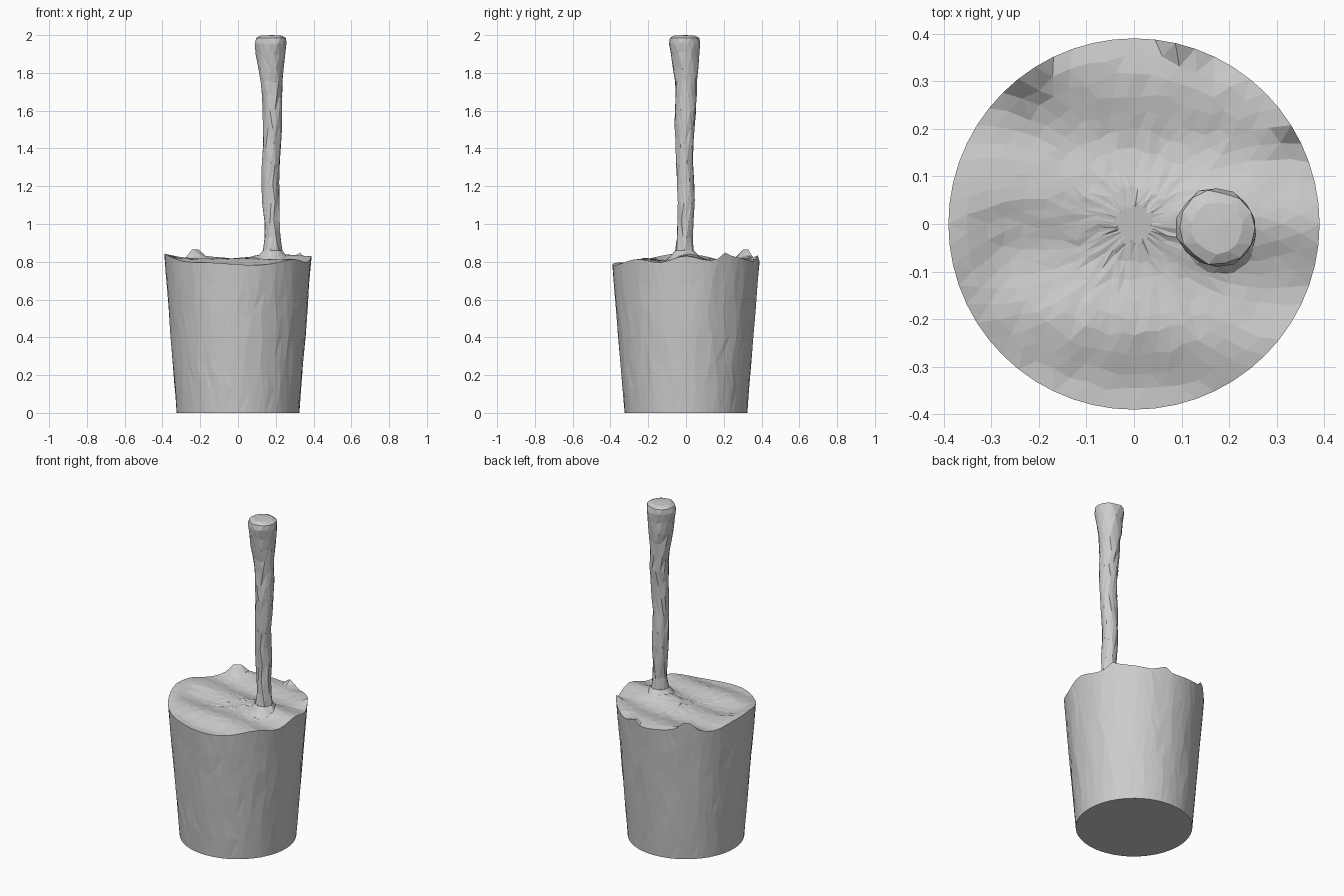
import bpy, bmesh, math, random

if "Cube" in bpy.data.objects:
    bpy.data.objects.remove(bpy.data.objects["Cube"])

random.seed(4)
STICK_X = 0.178


def bump(x, y, cx, cy, h, w):
    return h * math.exp(-((x - cx) ** 2 + (y - cy) ** 2) / (w * w))


def surface_z(x, y):
    # gentle ripples running along x, a fillet round the stick, small rim crests
    z = 0.81 + 0.011 * math.sin(24 * y + 3 * x + 0.6) + 0.006 * math.sin(9 * x - 8 * y)
    z += bump(x, y, STICK_X, 0, 0.02, 0.09)
    z += bump(x, y, -0.40, -0.05, 0.045, 0.10)
    z += bump(x, y, -0.23, 0.32, 0.05, 0.045)
    z += bump(x, y, 0.10, 0.385, 0.04, 0.035)
    z += bump(x, y, 0.33, 0.21, 0.03, 0.035)
    z += bump(x, y, 0.39, 0, 0.012, 0.12)
    z -= bump(x, y, -0.02, -0.39, 0.018, 0.20)
    return z


def make_object(name, bm):
    bmesh.ops.triangulate(bm, faces=[f for f in bm.faces if len(f.verts) == 4],
                          quad_method='SHORT_EDGE')
    bmesh.ops.recalc_face_normals(bm, faces=bm.faces)
    mesh = bpy.data.meshes.new(name)
    bm.to_mesh(mesh)
    bm.free()
    obj = bpy.data.objects.new(name, mesh)
    bpy.context.collection.objects.link(obj)


def bridge(bm, a, b):
    n = len(a)
    for i in range(n):
        j = (i + 1) % n
        bm.faces.new((a[i], a[j], b[j], b[i]))


# Tapered tub with a rippled, filled top
bm = bmesh.new()
SIDES, ROWS = 56, 6
rings = []
for r in range(ROWS + 1):
    ring = []
    for i in range(SIDES):
        edge = r in (0, ROWS)
        a = (i + (r % 2) * 0.5 + random.uniform(-0.25, 0.25) * (not edge)) * math.tau / SIDES
        c, s = math.cos(a), math.sin(a)
        t = r / ROWS + random.uniform(-0.03, 0.03) * (not edge)
        rad = 0.325 + 0.065 * t + random.uniform(-0.002, 0.002) * (not edge)
        ring.append(bm.verts.new((rad * c, rad * s, t * surface_z(0.39 * c, 0.39 * s))))
    rings.append(ring)
bm.faces.new(rings[0])
for k in range(9, 0, -1):
    ring = []
    for i in range(SIDES):
        a = (i + (k % 2) * 0.5) * math.tau / SIDES
        rad = 0.039 * (k + random.uniform(-0.2, 0.2))
        x, y = rad * math.cos(a), rad * math.sin(a)
        ring.append(bm.verts.new((x, y, surface_z(x, y) + random.uniform(-0.002, 0.002))))
    rings.append(ring)
for a, b in zip(rings, rings[1:]):
    bridge(bm, a, b)
bm.faces.new(rings[-1])
make_object("bucket", bm)

# Knobbly handle, flared at the foot and swollen at the top: (z, radius)
PROFILE = [(0.80, 0.105), (0.83, 0.075), (0.86, 0.048), (0.93, 0.041), (1.02, 0.042),
           (1.12, 0.045), (1.22, 0.046), (1.32, 0.047), (1.42, 0.048), (1.52, 0.051),
           (1.60, 0.054), (1.68, 0.057), (1.76, 0.060), (1.83, 0.068), (1.90, 0.077),
           (1.955, 0.084), (1.985, 0.077), (1.997, 0.055)]
bm = bmesh.new()
N = 14
rings = []
for k, (z, rad) in enumerate(PROFILE):
    cx = STICK_X + 0.005 * math.sin(z * 9)
    cy = -0.004 + 0.004 * math.cos(z * 11)
    ring = []
    for i in range(N):
        a = (i + (k % 2) * 0.5) * math.tau / N
        rr = rad + random.uniform(-0.004, 0.004)
        ring.append(bm.verts.new((cx + rr * math.cos(a), cy + rr * math.sin(a),
                                  z + random.uniform(-0.012, 0.012) * (3 < k < 15))))
    rings.append(ring)
for a, b in zip(rings, rings[1:]):
    bridge(bm, a, b)
tip = bm.verts.new((STICK_X, 0, 2.0))
for i in range(N):
    bm.faces.new((rings[-1][i], rings[-1][(i + 1) % N], tip))
bm.faces.new(rings[0])
make_object("handle", bm)
